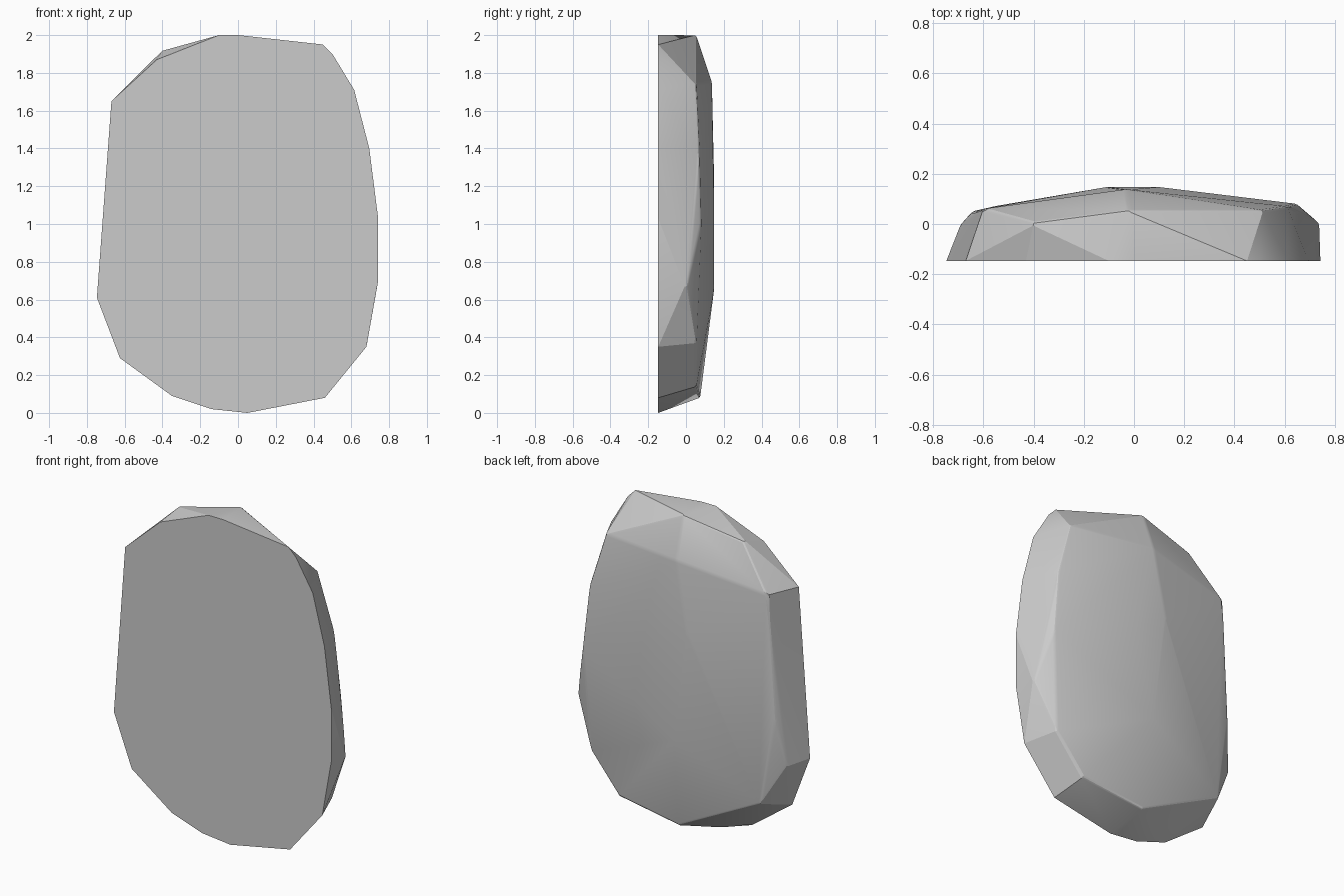
import bpy, bmesh, math

if "Cube" in bpy.data.objects:
    bpy.data.objects.remove(bpy.data.objects["Cube"])

# Flat front outline (x, z)
FRONT_Y = -0.147
outline = [(-0.10, 2.0), (0.0, 2.0), (0.45, 1.95), (0.50, 1.90), (0.615, 1.71), (0.695, 1.40),
           (0.742, 1.03), (0.742, 0.70), (0.68, 0.35), (0.46, 0.08), (0.05, 0.0),
           (-0.14, 0.02), (-0.35, 0.09), (-0.625, 0.29), (-0.747, 0.61),
           (-0.67, 1.65), (-0.43, 1.87)]

# Rim corners and central ridge of the faceted back (x, y, z)
rim = [(-0.60, 0.06, 1.66), (-0.645, 0.05, 0.90), (-0.69, 0.0, 0.60), (-0.56, 0.07, 0.36),
       (0.0, 0.075, 0.08), (0.42, 0.055, 0.14), (0.61, 0.055, 0.37), (0.737, 0.005, 0.67),
       (0.65, 0.08, 1.0), (0.61, 0.07, 1.40), (0.51, 0.055, 1.74), (-0.02, 0.055, 2.0),
       (-0.40, 0.005, 1.92)]
ridge = [(-0.02, 0.147, 0.64), (0.10, 0.147, 1.18), (-0.11, 0.147, 1.32), (-0.03, 0.138, 1.75)]

# Stone slab: hull of the points
bm = bmesh.new()
for p in [(x, FRONT_Y, z) for x, z in outline] + rim + ridge:
    bm.verts.new(p)
hull = bmesh.ops.convex_hull(bm, input=bm.verts)
loose = [v for v in bm.verts if not v.link_faces]
bmesh.ops.delete(bm, geom=loose, context='VERTS')
bmesh.ops.dissolve_limit(bm, angle_limit=math.radians(1), verts=bm.verts, edges=bm.edges)

# Slightly worn edges on the back
worn = [e for e in bm.edges
        if max(v.co.y for v in e.verts) > -0.1 and min(v.co.y for v in e.verts) > -0.1
        and e.calc_face_angle(0) > math.radians(8)]
bmesh.ops.bevel(bm, geom=worn, offset=0.012, segments=2, profile=0.5,
                affect='EDGES', clamp_overlap=True)
bmesh.ops.recalc_face_normals(bm, faces=bm.faces)

mesh = bpy.data.meshes.new("stone_slab")
bm.to_mesh(mesh)
bm.free()
slab = bpy.data.objects.new("stone_slab", mesh)
bpy.context.collection.objects.link(slab)
bpy.context.view_layer.objects.active = slab
slab.select_set(True)
bpy.ops.object.shade_smooth_by_angle(angle=math.radians(15))
